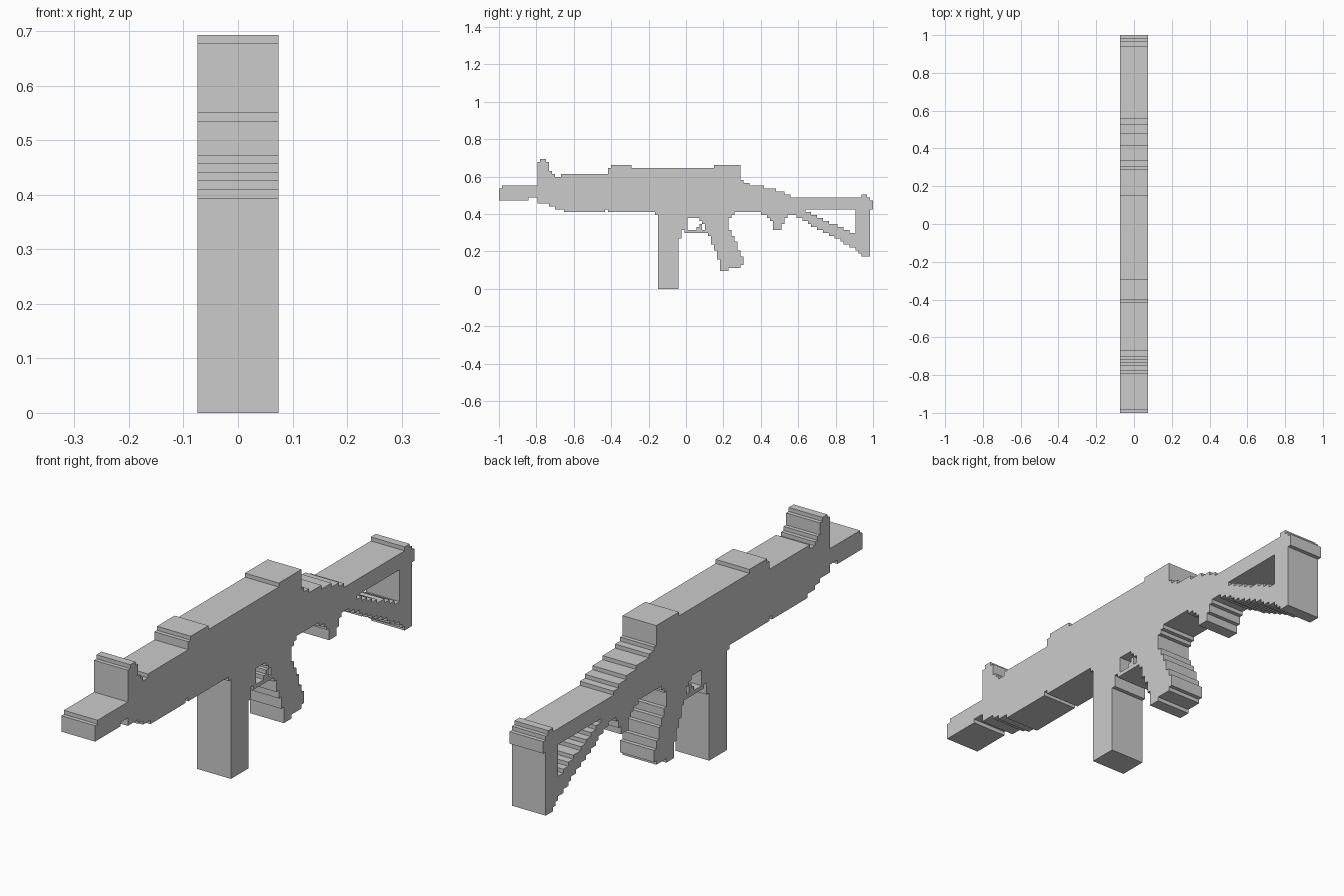
import bpy, bmesh

if "Cube" in bpy.data.objects:
    bpy.data.objects.remove(bpy.data.objects["Cube"])

CELL = 2 / 127          # size of one silhouette step
HALF = 0.074            # half thickness along x


def snap(y, z):
    return (-1 + round((y + 1) / CELL) * CELL, round(z / CELL) * CELL)


def stairs(y0, z0, y1, z1):
    """Stepped slope: one step per cell of height."""
    n = max(1, round(abs(z1 - z0) / CELL))
    return [(y0 + (y1 - y0) * i / (n + 1), z0 + (z1 - z0) * i / n) for i in range(n + 1)]


def edge_line(steps, end):
    pts = []
    for i, (y, z) in enumerate(steps):
        stop = steps[i + 1][0] if i + 1 < len(steps) else end
        pts += [snap(y, z), snap(stop, z)]
    return pts


def part(name, top, bottom, end):
    """Extruded plate between a stepped top line and a stepped bottom line.
    Each step is (start y, height)."""
    outline = edge_line(bottom, end) + edge_line(top, end)[::-1]
    clean = [p for i, p in enumerate(outline)
             if max(abs(p[0] - outline[i - 1][0]), abs(p[1] - outline[i - 1][1])) > 1e-5]
    bm = bmesh.new()
    face = bm.faces.new([bm.verts.new((-HALF, y, z)) for y, z in clean])
    ext = bmesh.ops.extrude_face_region(bm, geom=[face])
    verts = [v for v in ext["geom"] if isinstance(v, bmesh.types.BMVert)]
    bmesh.ops.translate(bm, vec=(2 * HALF, 0, 0), verts=verts)
    bmesh.ops.recalc_face_normals(bm, faces=bm.faces)
    mesh = bpy.data.meshes.new(name)
    bm.to_mesh(mesh)
    bm.free()
    obj = bpy.data.objects.new(name, mesh)
    bpy.context.collection.objects.link(obj)
    return obj


# Barrel and front sight
part("barrel", [(-1, .536), (-.984, .552)], [(-1, .474), (-.843, .49)], -.795)
part("front_sight",
     [(-.795, .679), (-.78, .693), (-.75, .679), (-.738, .63), (-.72, .615)],
     [(-.795, .598)], -.705)

# Main body with rail blocks on top, sloping rear and lug underneath
part("body",
     [(-.795, .598), (-.67, .615), (-.417, .646), (-.402, .662), (-.285, .646),
      (.142, .662), (.295, .583), (.307, .567), (.345, .552), (.42, .536),
      (.475, .52), (.535, .504), (.559, .488)],
     [(-.795, .458), (-.732, .442), (-.7, .427), (-.66, .41), (-.44, .427),
      (-.425, .41), (-.165, .394), (-.15, .41), (.228, .378), (.244, .394),
      (.26, .41), (.402, .394), (.433, .378), (.449, .362), (.465, .315),
      (.512, .346), (.528, .378), (.551, .394)], .575)

# Magazine and its rear support
part("magazine", [(-.15, .41)], [(-.15, 0)], -.039)
part("magazine_catch", [(-.039, .41)], [(-.039, .268), (-.024, .315), (-.008, .299)], .008)

# Trigger opening: roof, guard and trigger
part("trigger_roof", [(.008, .41)], [(.008, .378), (.071, .362), (.087, .346)], .118)
part("trigger_guard", [(.008, .315)], [(.008, .299)], .118)
part("trigger", [(.055, .331), (.071, .346)], [(.055, .315)], .087)
part("guard_rear", [(.102, .346)], [(.102, .315)], .118)

# Grip
part("grip",
     [(.118, .41), (.228, .315), (.244, .283), (.26, .252), (.276, .205), (.291, .173)],
     [(.118, .283), (.134, .236), (.15, .205), (.165, .157), (.181, .1),
      (.228, .11), (.291, .126)], .307)

# Stock: top bar, diagonal strut and butt plate
part("stock_bar", [(.575, .488)], [(.575, .425)], .905)
part("stock_strut", [(.575, .425)] + stairs(.638, .41, .905, .299),
     [(.575, .394)] + stairs(.59, .378, .905, .22), .905)
part("butt_plate", [(.905, .488), (.937, .504), (.969, .488)],
     [(.905, .205), (.921, .189), (.937, .175)], .984)
part("butt_pad", [(.984, .473)], [(.984, .425)], 1)
